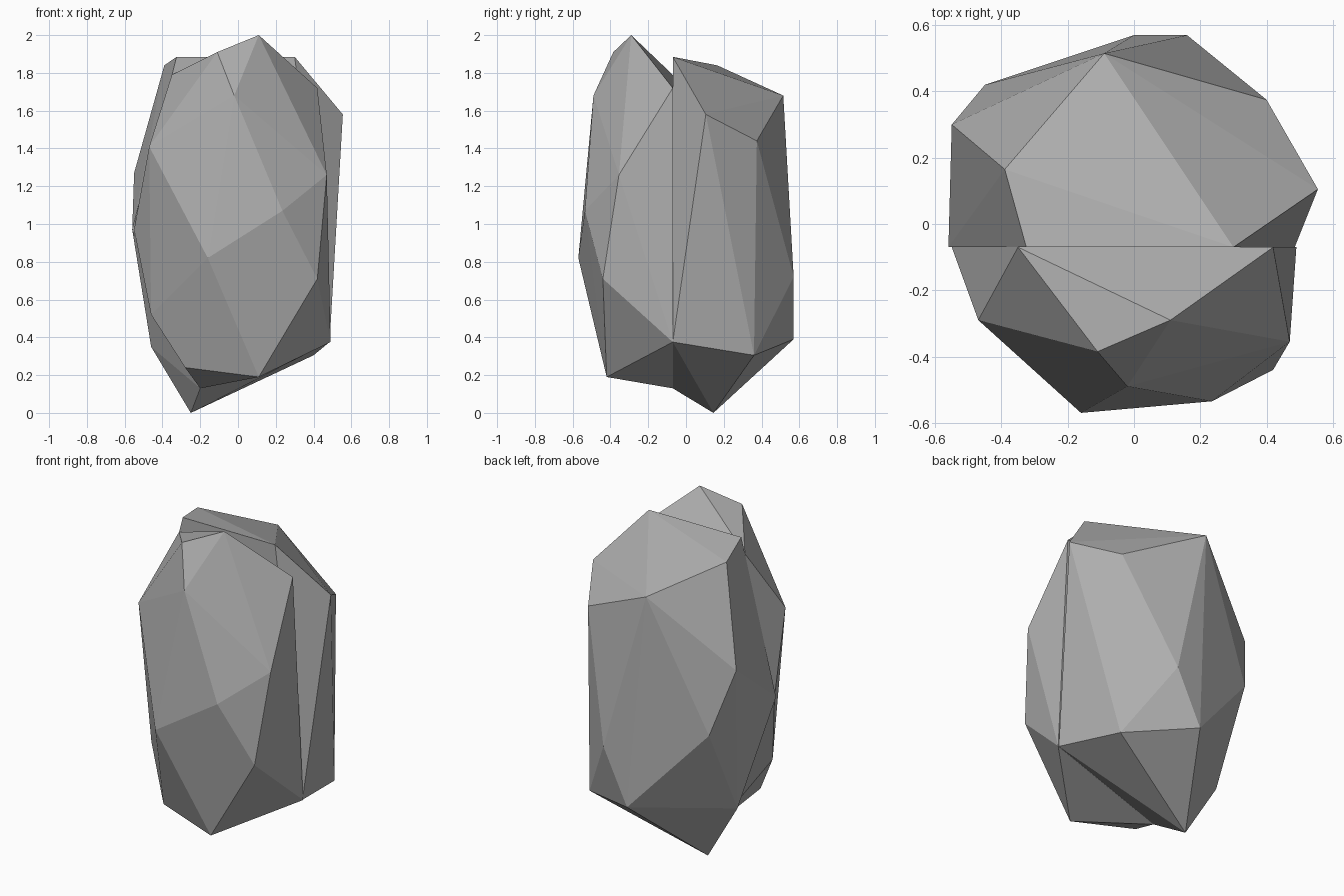
import bpy, bmesh

if "Cube" in bpy.data.objects:
    bpy.data.objects.remove(bpy.data.objects["Cube"])

SPLIT_Y = -0.07  # plane where the two halves of the boulder meet

# Dark grey stone
stone = bpy.data.materials.new("dark_stone")
stone.diffuse_color = (0.43, 0.43, 0.43, 1.0)
stone.use_nodes = True
stone.node_tree.nodes["Principled BSDF"].inputs["Base Color"].default_value = stone.diffuse_color


def faceted_half(name, rim, corners):
    """Flat-faced convex rock: rim (x, z) lies on the split plane, corners bulge away from it."""
    bm = bmesh.new()
    for x, z in rim:
        bm.verts.new((x, SPLIT_Y, z))
    for co in corners:
        bm.verts.new(co)
    res = bmesh.ops.convex_hull(bm, input=bm.verts[:])
    inner = [g for g in res["geom_interior"] if isinstance(g, bmesh.types.BMVert)]
    bmesh.ops.delete(bm, geom=inner, context='VERTS')
    bmesh.ops.recalc_face_normals(bm, faces=bm.faces[:])
    mesh = bpy.data.meshes.new(name)
    bm.to_mesh(mesh)
    bm.free()
    mesh.materials.append(stone)
    obj = bpy.data.objects.new(name, mesh)
    bpy.context.collection.objects.link(obj)
    return obj


# Front half, with the tall peak
front_rim = [(-0.55, 0.97), (-0.20, 0.13), (0.49, 0.375), (0.42, 1.72), (-0.35, 1.79)]
faceted_half("rock_front", front_rim, [
    (0.11, -0.29, 2.00), (-0.11, -0.385, 1.91), (-0.02, -0.49, 1.68),
    (-0.47, -0.29, 1.41), (0.47, -0.355, 1.26), (0.235, -0.535, 1.07),
    (-0.16, -0.57, 0.82), (0.42, -0.44, 0.71), (-0.46, -0.18, 0.52),
    (-0.28, -0.32, 0.24), (0.11, -0.42, 0.19)])

# Back half, with the flat top and the pointed foot
back_rim = [(-0.56, 0.97), (-0.20, 0.13), (0.485, 0.375), (0.30, 1.885), (-0.325, 1.885)]
faceted_half("rock_back", back_rim, [
    (-0.39, 0.165, 1.84), (-0.09, 0.515, 1.68), (0.555, 0.105, 1.58),
    (0.40, 0.375, 1.44), (-0.55, 0.30, 1.27), (-0.45, 0.42, 0.89),
    (0.16, 0.57, 0.72), (0.00, 0.57, 0.39), (-0.46, 0.16, 0.35),
    (0.40, 0.36, 0.305), (-0.25, 0.145, 0.0)])
